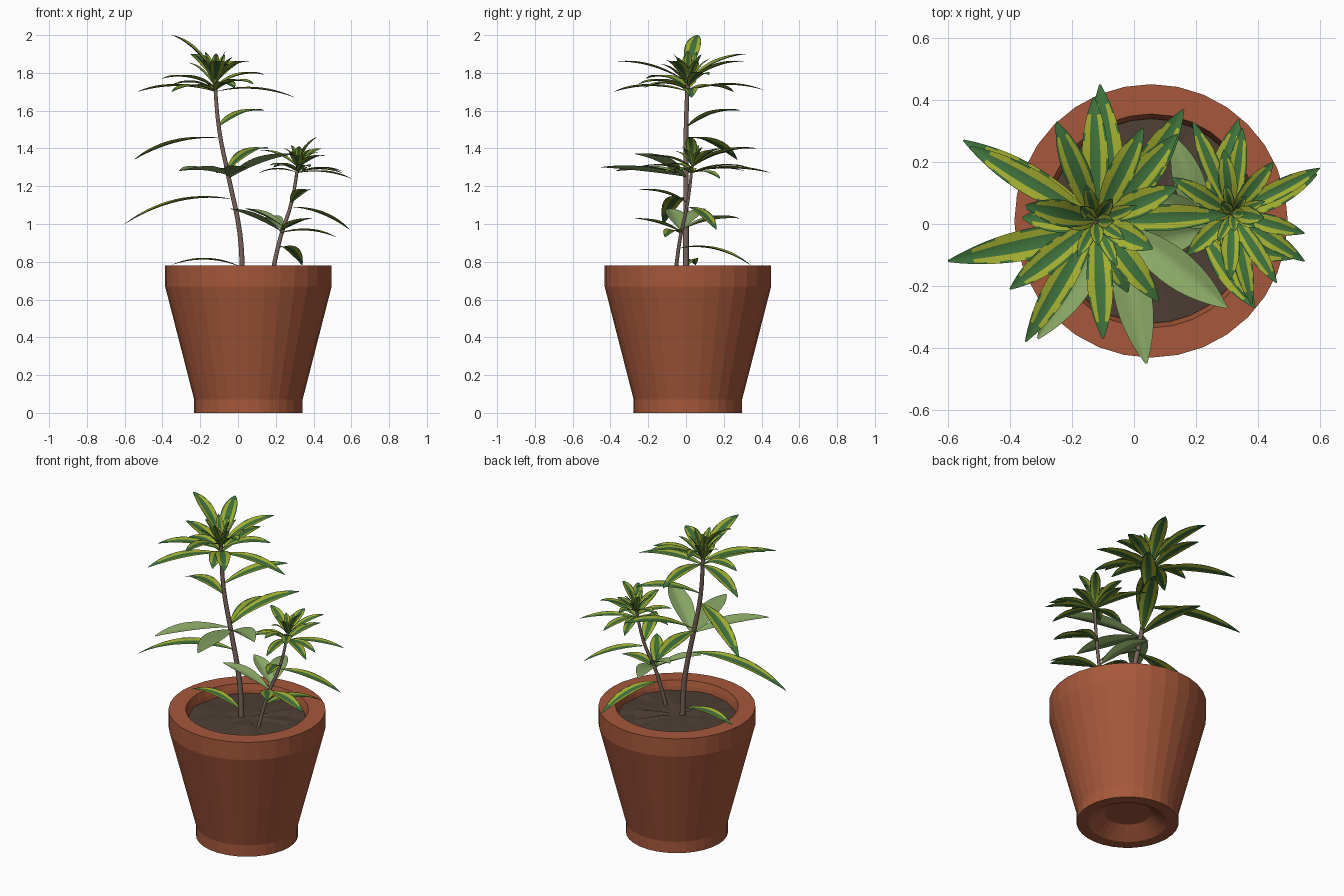
import bpy, bmesh, math, random
from mathutils import Vector

if "Cube" in bpy.data.objects:
    bpy.data.objects.remove(bpy.data.objects["Cube"])
random.seed(4)


def material(name, rgb):
    m = bpy.data.materials.new(name)
    m.diffuse_color = (*rgb, 1)
    m.use_nodes = True
    m.node_tree.nodes["Principled BSDF"].inputs["Base Color"].default_value = m.diffuse_color
    return m


TERRACOTTA = material("terracotta", (0.38, 0.097, 0.043))
SOIL = material("soil brown", (0.075, 0.05, 0.035))
BARK = material("bark", (0.19, 0.125, 0.105))
GREEN = material("leaf green", (0.05, 0.17, 0.045))
YELLOW = material("leaf yellow", (0.37, 0.43, 0.03))
PALE = material("pale leaf green", (0.25, 0.39, 0.13))


def finish(name, bm, mats, smooth=False):
    me = bpy.data.meshes.new(name)
    bm.to_mesh(me)
    bm.free()
    for m in mats:
        me.materials.append(m)
    for p in me.polygons:
        p.use_smooth = smooth
    ob = bpy.data.objects.new(name, me)
    bpy.context.collection.objects.link(ob)
    return ob


def lathe(name, profile, centre, mat, sides=32):
    bm = bmesh.new()
    vs = [bm.verts.new((centre[0] + r, centre[1], z)) for r, z in profile]
    es = [bm.edges.new(p) for p in zip(vs, vs[1:])]
    bmesh.ops.spin(bm, geom=vs + es, cent=(*centre, 0), axis=(0, 0, 1),
                   angle=math.tau, steps=sides, use_duplicate=False)
    bmesh.ops.remove_doubles(bm, verts=bm.verts, dist=1e-4)
    bmesh.ops.recalc_face_normals(bm, faces=bm.faces)
    return finish(name, bm, [mat])


# Pot: hollow underside, foot, flared wall, rim band and inner lip
C = (0.055, 0.01)
lathe("pot", [(0, 0.06), (0.13, 0.06), (0.22, 0), (0.287, 0), (0.287, 0.07),
              (0.441, 0.67), (0.441, 0.78), (0.345, 0.78), (0.335, 0.745), (0.325, 0.68),
              (0, 0.68)], C, TERRACOTTA)

# Soil: slightly uneven disc inside the rim
soil = lathe("soil", [(0, 0.732), (0.12, 0.732), (0.24, 0.727), (0.33, 0.722)], C, SOIL)
for v in soil.data.vertices:
    v.co.z += random.uniform(-0.006, 0.006)


# Stems: tapered curves
def stem(name, pts, r0, r1):
    cu = bpy.data.curves.new(name, 'CURVE')
    cu.dimensions = '3D'
    cu.bevel_depth = 1
    cu.bevel_resolution = 1
    cu.use_fill_caps = True
    cu.resolution_u = 4
    sp = cu.splines.new('BEZIER')
    sp.bezier_points.add(len(pts) - 1)
    for i, (b, p) in enumerate(zip(sp.bezier_points, pts)):
        b.co = p
        b.handle_left_type = b.handle_right_type = 'AUTO'
        b.radius = r0 + (r1 - r0) * i / (len(pts) - 1)
    cu.materials.append(BARK)
    bpy.context.collection.objects.link(bpy.data.objects.new(name, cu))


stem("tall_stem", [(0.025, 0, 0.71), (0.01, 0, 0.95), (-0.05, 0, 1.25), (-0.10, 0, 1.5),
                   (-0.125, 0.01, 1.78)], 0.016, 0.011)
stem("short_stem", [(0.175, -0.06, 0.71), (0.225, -0.03, 0.93), (0.285, 0.01, 1.12),
                    (0.32, 0.035, 1.33)], 0.012, 0.008)

STRIPS = (-1, -0.82, -0.4, 0, 0.4, 0.82, 1)
SEGS = 14


def add_leaf(bm, base, tip, width, arch, plain):
    """Lance-shaped arched blade with a shallow fold along its midrib."""
    a, b = Vector(base), Vector(tip)
    mid = (a + b) / 2 + Vector((0, 0, arch * 2))
    fold = 0.4 if plain else 0.25
    rows = []
    for i in range(SEGS + 1):
        t = i / SEGS
        p = a * (1 - t) ** 2 + mid * 2 * t * (1 - t) + b * t * t
        d = ((mid - a) * (1 - t) + (b - mid) * t).normalized()
        side = Vector((-(b - a).y, (b - a).x, 0)).normalized()
        up = d.cross(side)
        if up.z < 0:
            up.negate()
        w = width / 2 * max(0.06, math.sin(math.pi * t ** 1.05) ** 0.8 if 0 < t < 1 else 0)
        rows.append([bm.verts.new(p + side * w * u + up * w * fold * abs(u)) for u in STRIPS])
    for i in range(SEGS):
        for j in range(6):
            f = bm.faces.new((rows[i][j], rows[i + 1][j], rows[i + 1][j + 1], rows[i][j + 1]))
            # yellow bands beside a green midrib; margins partly green, tip green
            band = j in (1, 4) or (j in (0, 5) and random.random() < 0.5)
            f.material_index = 2 if plain else int(band and i < SEGS - 2)


def leaves(name, specs):
    bm = bmesh.new()
    for s in specs:
        add_leaf(bm, *s)
    finish(name, bm, [GREEN, YELLOW, PALE], True)


# Tall crown: spreading leaves
tall_tips = [(-0.53, 0.25, 1.70), (-0.40, -0.21, 1.77), (-0.35, 0.06, 2.0), (-0.35, -0.38, 1.70),
             (-0.10, -0.37, 1.86), (0.30, 0.03, 1.67), (0.08, -0.25, 1.74), (0.14, 0.12, 1.79),
             (-0.13, 0.41, 1.71), (-0.25, 0.33, 1.90), (0.03, 0.31, 1.86), (-0.02, -0.22, 1.72),
             (-0.36, 0.02, 1.73), (0.06, -0.08, 1.86)]
leaves("tall_crown_leaves",
       [((-0.12, 0.01, 1.70 + max(0, t[2] - 1.7) * 0.3), t, 0.085, 0.03, False)
        for t in tall_tips])


# Young upright leaves at the heart of each crown
def heart(name, base, count, reach, rise, width):
    specs = []
    for i in range(count):
        a = i * 2.4
        k = 0.35 + 0.65 * i / count
        tip = (base[0] + math.cos(a) * reach * k, base[1] + math.sin(a) * reach * k,
               base[2] + rise * (1.15 - 0.6 * k))
        specs.append((base, tip, width, 0.02, False))
    leaves(name, specs)


heart("tall_crown_young_leaves", (-0.123, 0.01, 1.73), 11, 0.17, 0.20, 0.045)

# Short crown
short_tips = [(0.60, 0.18, 1.24), (0.55, -0.03, 1.28), (0.55, -0.12, 1.27), (0.46, -0.19, 1.36),
              (0.38, -0.26, 1.30), (0.31, -0.18, 1.36), (0.19, 0.33, 1.30), (0.29, 0.24, 1.38),
              (0.35, 0.31, 1.28), (0.45, 0.20, 1.40), (0.12, 0.15, 1.39), (0.11, 0.02, 1.27),
              (0.17, -0.10, 1.31), (0.42, 0.02, 1.46)]
leaves("short_crown_leaves",
       [((0.315, 0.035, 1.27 + max(0, t[2] - 1.28) * 0.3), t, 0.06, 0.02, False)
        for t in short_tips])
heart("short_crown_young_leaves", (0.318, 0.035, 1.30), 9, 0.12, 0.13, 0.035)

# Variegated leaves along both stems
leaves("stem_leaves", [
    ((-0.10, 0, 1.455), (-0.55, 0.27, 1.34), 0.095, 0.035, False),
    ((-0.03, 0, 1.13), (-0.60, -0.12, 1.0), 0.10, 0.055, False),
    ((-0.11, 0, 1.51), (0.14, 0.29, 1.60), 0.09, 0.03, False),
    ((-0.06, 0, 1.28), (0.16, 0.37, 1.40), 0.10, 0.035, False),
    ((-0.06, 0, 1.27), (-0.11, 0.45, 1.27), 0.10, 0.025, False),
    ((0.02, 0, 0.77), (-0.35, 0.05, 0.783), 0.07, 0.035, False),
    ((0.21, -0.04, 0.87), (0.34, 0.34, 0.783), 0.08, 0.04, False),
    ((0.28, 0.01, 1.09), (0.59, 0.16, 0.97), 0.08, 0.025, False),
    ((0.22, -0.03, 0.95), (0.52, -0.11, 0.93), 0.08, 0.025, False),
    ((0.28, 0.01, 1.11), (0.38, -0.25, 1.18), 0.08, 0.02, False),
    ((0.22, -0.03, 0.96), (0.39, -0.27, 1.03), 0.08, 0.01, False),
])

# Older plain leaves lower on the stems
leaves("plain_leaves", [
    ((-0.05, 0, 1.24), (0.30, -0.27, 1.37), 0.12, 0.02, True),
    ((-0.05, 0, 1.25), (0.04, -0.45, 1.30), 0.12, 0.005, True),
    ((-0.06, 0, 1.26), (-0.31, -0.37, 1.28), 0.11, 0.015, True),
    ((0.23, -0.02, 0.96), (-0.04, -0.09, 1.08), 0.10, 0.01, True),
    ((0.23, -0.02, 0.97), (0.13, 0.28, 1.03), 0.10, 0.02, True),
    ((0.25, -0.01, 0.98), (0.04, 0.10, 1.08), 0.09, 0.01, True),
])
